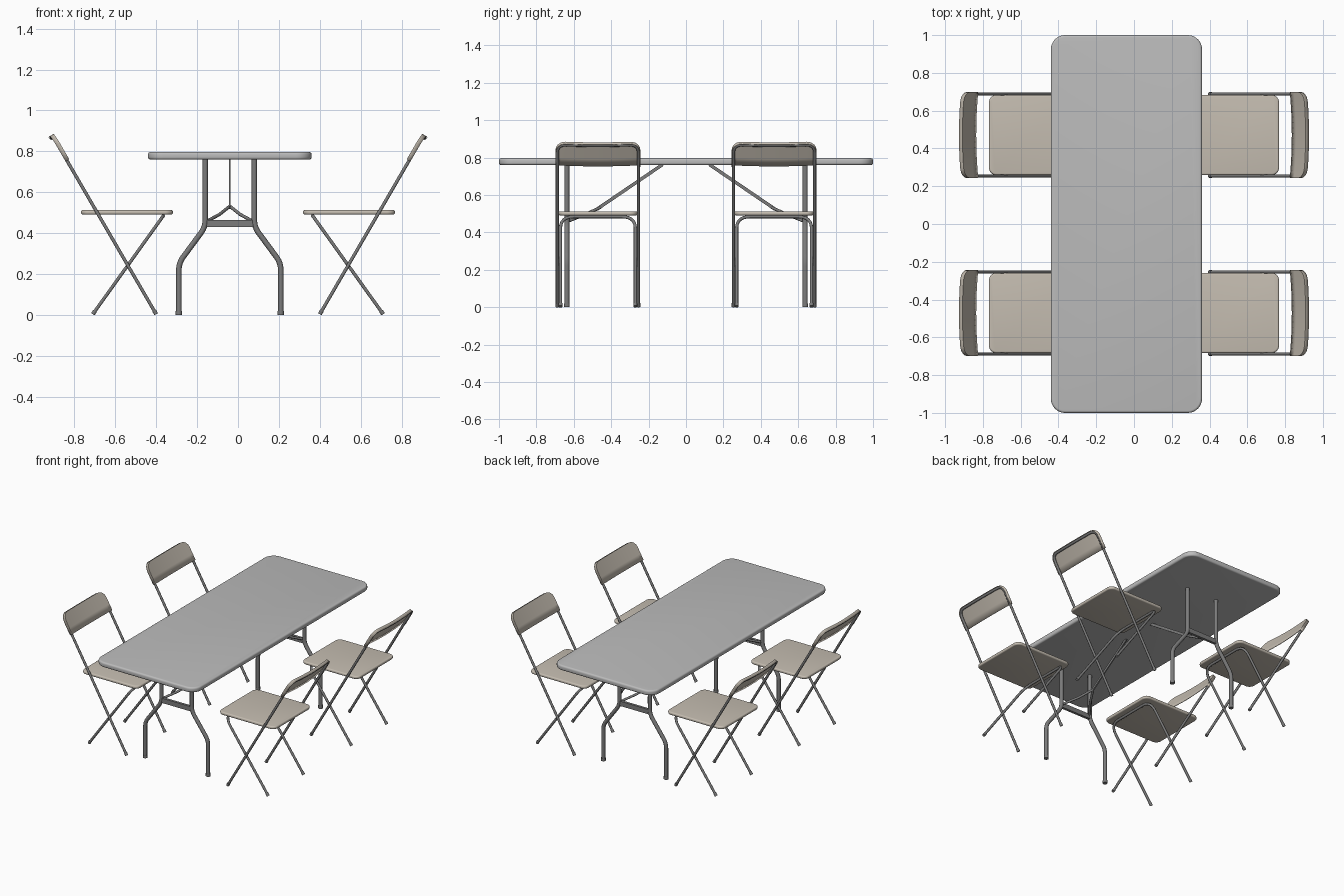
import bpy, bmesh, math
from mathutils import Vector, Matrix

if "Cube" in bpy.data.objects:
    bpy.data.objects.remove(bpy.data.objects["Cube"])


def material(name, color):
    m = bpy.data.materials.new(name)
    m.diffuse_color = (*color, 1)
    m.use_nodes = True
    m.node_tree.nodes["Principled BSDF"].inputs["Base Color"].default_value = m.diffuse_color
    return m


STEEL = material("dark_steel", (0.2, 0.2, 0.2))
BEIGE = material("beige", (0.56, 0.51, 0.44))
TOP = material("table_grey", (0.5, 0.5, 0.5))


def finish(name, mesh, mat, angle=40):
    mesh.materials.clear()
    mesh.materials.append(mat)
    mesh.name = name
    ob = bpy.data.objects.new(name, mesh)
    bpy.context.collection.objects.link(ob)
    bpy.ops.object.select_all(action='DESELECT')
    ob.select_set(True)
    bpy.context.view_layer.objects.active = ob
    bpy.ops.object.shade_smooth_by_angle(angle=math.radians(angle))
    return ob


def fillet(pts, r, n=6):
    """Round the inner corners of a polyline."""
    pts = [Vector(p) for p in pts]
    out = [pts[0]]
    for a, b, c in zip(pts, pts[1:], pts[2:]):
        p, q = b + (a - b).normalized() * r, b + (c - b).normalized() * r
        for i in range(n + 1):
            t = i / n
            out.append(p * (1 - t) ** 2 + b * 2 * t * (1 - t) + q * t * t)
    return out + [pts[-1]]


def tube(name, pts, r, mat=STEEL):
    cu = bpy.data.curves.new(name, 'CURVE')
    cu.dimensions = '3D'
    cu.bevel_depth, cu.bevel_resolution, cu.use_fill_caps = r, 3, True
    sp = cu.splines.new('POLY')
    sp.points.add(len(pts) - 1)
    for s, p in zip(sp.points, pts):
        s.co = (*p, 1)
    tmp = bpy.data.objects.new("tmp", cu)
    bpy.context.collection.objects.link(tmp)
    mesh = bpy.data.meshes.new_from_object(
        tmp.evaluated_get(bpy.context.evaluated_depsgraph_get()))
    bpy.data.objects.remove(tmp)
    return finish(name, mesh, mat)


def rounded_slab(name, x0, x1, hy, z0, z1, r, bev, mat):
    """Horizontal plate with rounded corners and softened rim."""
    bm = bmesh.new()
    vs = []
    for cx, cy, a0 in ((x1 - r, hy - r, 0), (x0 + r, hy - r, 90),
                       (x0 + r, r - hy, 180), (x1 - r, r - hy, 270)):
        for i in range(9):
            a = math.radians(a0 + i * 11.25)
            vs.append(bm.verts.new((cx + r * math.cos(a), cy + r * math.sin(a), z0)))
    f = bm.faces.new(vs)
    ext = bmesh.ops.extrude_face_region(bm, geom=[f])
    bmesh.ops.translate(bm, vec=(0, 0, z1 - z0),
                        verts=[v for v in ext['geom'] if isinstance(v, bmesh.types.BMVert)])
    bmesh.ops.recalc_face_normals(bm, faces=bm.faces)
    rim = [e for e in bm.edges if abs(e.verts[0].co.z - e.verts[1].co.z) < 1e-6]
    bmesh.ops.bevel(bm, geom=rim, offset=bev, segments=4, profile=0.5, affect='EDGES')
    mesh = bpy.data.meshes.new(name)
    bm.to_mesh(mesh)
    return finish(name, mesh, mat)


# ---------- table ----------
CX = -0.04
rounded_slab("table_top", -0.44, 0.36, 1.0, 0.76, 0.797, 0.075, 0.012, TOP)
for e in (-1, 1):
    y = 0.637 * e
    for s in (-1, 1):
        path = [(CX + s * 0.12, y, 0.765), (CX + s * 0.12, y, 0.43),
                (CX + s * 0.249, y, 0.255), (CX + s * 0.249, y, 0.0)]
        tube("table_leg", fillet(path, 0.035), 0.0135)
        tube("table_foot_cap", [(CX + s * 0.249, y, 0), (CX + s * 0.249, y, 0.02)], 0.016)
        # forked brace arms
        tube("brace_arm", [(CX + s * 0.115, y, 0.457), (CX + s * 0.05, 0.55 * e, 0.492),
                           (CX, 0.46 * e, 0.532)], 0.008)
    # flat bar between the legs
    bm = bmesh.new()
    bmesh.ops.create_cube(bm, size=1, matrix=Matrix.Translation((CX, y, 0.447))
                          @ Matrix.Diagonal((0.23, 0.018, 0.034, 1)))
    me = bpy.data.meshes.new("leg_crossbar")
    bm.to_mesh(me)
    finish("leg_crossbar", me, STEEL)
    # long flat brace up to the table top
    a, b = Vector((CX, 0.475 * e, 0.525)), Vector((CX, 0.125 * e, 0.763))
    d = b - a
    bm = bmesh.new()
    bmesh.ops.create_cube(bm, size=1, matrix=Matrix.Translation((a + b) / 2)
                          @ Matrix.Rotation(math.atan2(d.z, d.y), 4, 'X')
                          @ Matrix.Diagonal((0.008, d.length, 0.018, 1)))
    me = bpy.data.meshes.new("long_brace")
    bm.to_mesh(me)
    finish("long_brace", me, STEEL)

# ---------- one folding chair, centred on y = 0 ----------
FOOT = Vector((0.40, 0, 0.004))
D = Vector((0.503, 0, 0.868)).normalized()      # along the leaning frame
N = Vector((-D.z, 0, D.x))                      # towards the sitter
HW, L = 0.227, 1.014


def on_back(y, u, n):
    bow = 0.012 * (1 - (y / HW) ** 2) if u > 0.85 else 0
    return FOOT + D * u + N * (n - bow) + Vector((0, y, 0))


def back_panel():
    """Bowed shell whose lip wraps the frame tube."""
    r, u0 = 0.055, 0.868
    rows = [u0, u0 + 0.045, L - r] + [L - r + r * math.sin(math.radians(a))
                                      for a in (20, 40, 60, 75, 90)]
    bm = bmesh.new()
    grid = []
    for u in rows:
        k = max(0, u - (L - r))
        h = HW - r + math.sqrt(max(0, r * r - k * k))
        grid.append([bm.verts.new(on_back(h * (i / 8 - 1), u, 0.012)) for i in range(17)])
    for ra, rb in zip(grid, grid[1:]):
        for i in range(16):
            bm.faces.new((ra[i], ra[i + 1], rb[i + 1], rb[i]))
    rim = [g[0] for g in grid] + grid[-1][1:-1] + [g[-1] for g in reversed(grid)]
    low = [bm.verts.new(v.co - N * 0.021) for v in rim]
    for i in range(len(rim) - 1):
        bm.faces.new((rim[i], rim[i + 1], low[i + 1], low[i]))
    bmesh.ops.recalc_face_normals(bm, faces=bm.faces)
    if grid[1][8].normal.dot(N) < 0:
        bmesh.ops.reverse_faces(bm, faces=bm.faces)
    mesh = bpy.data.meshes.new("chair_back")
    bm.to_mesh(mesh)
    ob = finish("chair_back", mesh, BEIGE)
    sol = ob.modifiers.new("thickness", 'SOLIDIFY')
    sol.thickness, sol.offset = 0.004, -1
    return ob


chair = [back_panel(),
         rounded_slab("chair_seat", 0.318, 0.768, 0.212, 0.491, 0.513, 0.04, 0.009, BEIGE)]

# long frame: foot, up over the back, down to the other foot
fy, top = 0.217, L - 0.012
flat = fillet([(-fy, 0, 0), (-fy, top, 0), (-0.1, top, 0), (0, top, 0),
               (0.1, top, 0), (fy, top, 0), (fy, 0, 0)], 0.05)
chair.append(tube("chair_back_frame", [on_back(p.x, p.y, 0) for p in flat], 0.0085))

# short leg frame: inverted U crossing the long frame
ly = 0.2
legs = fillet([(0.71, -ly, 0.004), (0.366, -ly, 0.484),
               (0.366, ly, 0.484), (0.71, ly, 0.004)], 0.075)
chair.append(tube("chair_leg_frame", legs, 0.0085))

# foot caps
dl = Vector((-0.344, 0, 0.48)).normalized()
for s in (-1, 1):
    for p, d in ((FOOT + Vector((0, s * fy, 0)), D), (Vector((0.71, s * ly, 0.004)), dl)):
        chair.append(tube("chair_foot_cap", [p, p + d * 0.02], 0.0105))

# ---------- four chairs around the table ----------
for k, (y, ang) in enumerate(((0.471, 0), (-0.471, 0), (0.471, math.pi), (-0.471, math.pi))):
    for part in chair:
        ob = part.copy()
        bpy.context.collection.objects.link(ob)
        ob.matrix_world = Matrix.Translation((0, y, 0)) @ Matrix.Rotation(ang, 4, 'Z')
for part in chair:
    bpy.data.objects.remove(part)
